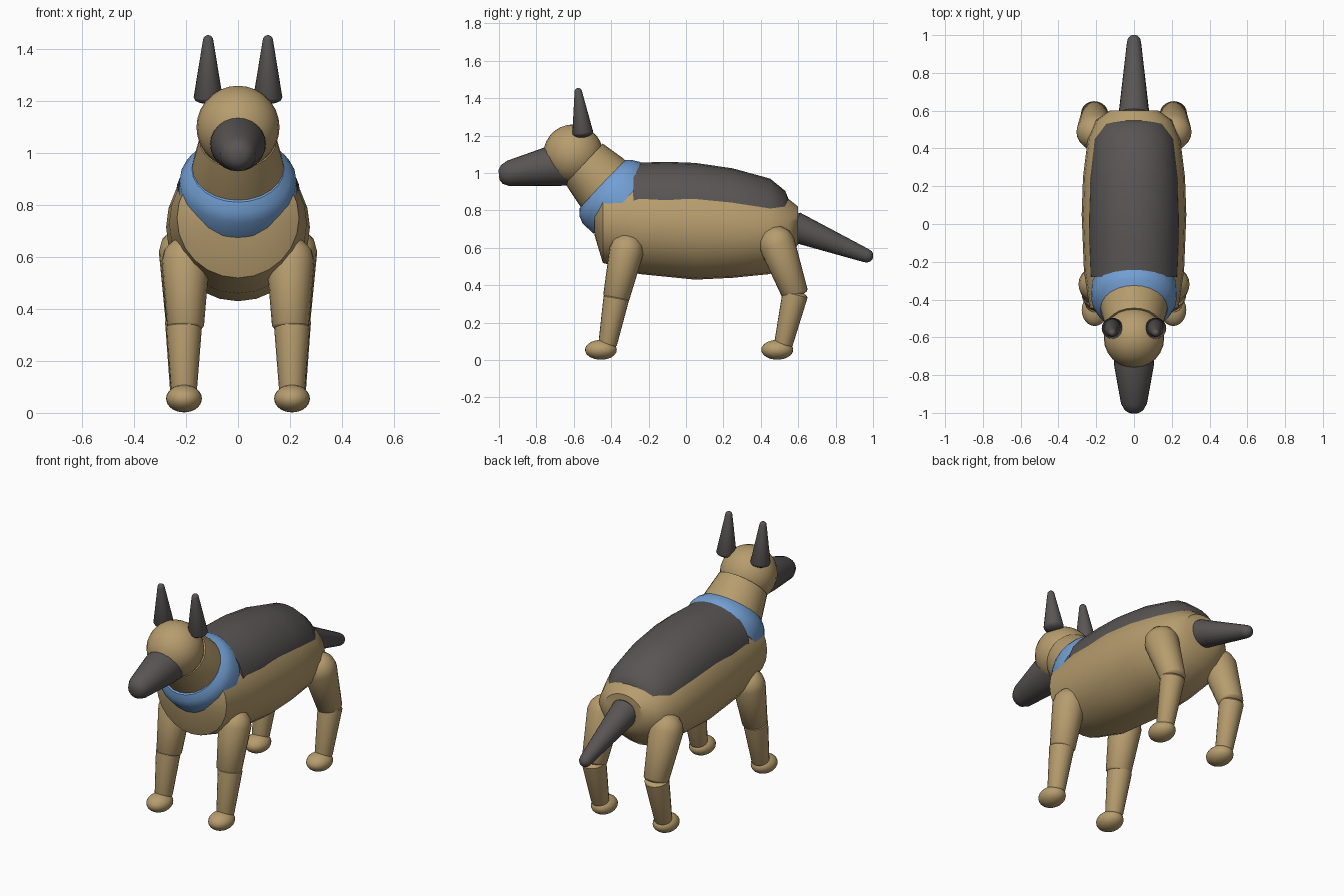
import bpy, bmesh, math
from mathutils import Vector

if "Cube" in bpy.data.objects:
    bpy.data.objects.remove(bpy.data.objects["Cube"])


def material(name, rgb):
    m = bpy.data.materials.new(name)
    m.diffuse_color = (*rgb, 1)
    m.use_nodes = True
    m.node_tree.nodes["Principled BSDF"].inputs["Base Color"].default_value = m.diffuse_color
    return m


TAN = material("tan fur", (0.47, 0.335, 0.155))
DARK = material("dark fur", (0.098, 0.09, 0.088))
BLUE = material("blue collar", (0.17, 0.35, 0.66))


def finish(bm, name, mat, angle=40):
    bmesh.ops.recalc_face_normals(bm, faces=bm.faces)
    me = bpy.data.meshes.new(name)
    bm.to_mesh(me)
    bm.free()
    me.materials.append(mat)
    ob = bpy.data.objects.new(name, me)
    bpy.context.collection.objects.link(ob)
    bpy.ops.object.select_all(action='DESELECT')
    bpy.context.view_layer.objects.active = ob
    ob.select_set(True)
    bpy.ops.object.shade_smooth_by_angle(angle=math.radians(angle))
    return ob


def loft(name, mat, stations, axis, x=0, segs=24):
    """Skin elliptical rings (y, z, half width, half height) square to an axis in the yz plane."""
    a = Vector((0, *axis)).normalized()
    up = Vector((0, -a.z, a.y))
    bm = bmesh.new()
    rings = []
    for y, z, rx, rz in stations:
        c = Vector((x, y, z))
        rings.append([bm.verts.new(c + Vector((rx * math.cos(t), 0, 0)) + up * rz * math.sin(t))
                      for t in (2 * math.pi * i / segs for i in range(segs))])
    for r, s in zip(rings, rings[1:]):
        for i in range(segs):
            j = (i + 1) % segs
            bm.faces.new((r[i], r[j], s[j], s[i]))
    bm.faces.new(rings[0])
    bm.faces.new(rings[-1])
    return finish(bm, name, mat)


def limb(name, mat, p, rp, q, rq, x=0, round_p=1.0, round_q=1.0):
    """Tapered limb from p to q (y, z) with domed ends."""
    p, q = Vector(p), Vector(q)
    a = (q - p).normalized()
    st = []
    for k in range(4):
        t = math.radians(8 + 82 * k / 3)
        c = p - a * rp * round_p * math.cos(t)
        st.append((c.x, c.y, rp * math.sin(t), rp * math.sin(t)))
    for k in range(4):
        t = math.radians(90 - 82 * k / 3)
        c = q + a * rq * round_q * math.cos(t)
        st.append((c.x, c.y, rq * math.sin(t), rq * math.sin(t)))
    return loft(name, mat, st, a, x, 20)


def ball(name, mat, centre, size):
    bm = bmesh.new()
    bmesh.ops.create_uvsphere(bm, u_segments=24, v_segments=14, radius=1)
    bmesh.ops.scale(bm, vec=size, verts=bm.verts)
    bmesh.ops.translate(bm, vec=centre, verts=bm.verts)
    return finish(bm, name, mat)


# Barrel body and the dark saddle over the back
loft("body", TAN, [(-.49, .77, .16, .10), (-.445, .75, .235, .23), (-.25, .73, .265, .27),
                   (.05, .715, .277, .285), (.25, .705, .27, .265), (.45, .69, .245, .23),
                   (.55, .70, .20, .16), (.60, .72, .13, .10)], (1, 0))
loft("saddle", DARK, [(-.28, .82, .235, .235), (-.1, .82, .242, .24), (.05, .817, .243, .237),
                      (.25, .795, .237, .23), (.45, .755, .215, .215), (.53, .74, .17, .165),
                      (.553, .74, .12, .11)], (1, 0))

# Collar, neck, head and muzzle
NECK = (-.73, .68)
loft("collar", BLUE, [(-.34, .84, .228, .225), (-.40, .895, .225, .225),
                      (-.43, .92, .205, .205), (-.45, .94, .178, .176)], NECK)
loft("neck", TAN, [(-.40, .90, .18, .175), (-.45, .95, .176, .172), (-.545, 1.05, .148, .147)], NECK)
ball("head", TAN, (0, -.603, 1.1), (.16, .16, .16))
loft("muzzle", DARK, [(-.60, 1.045, .112, .112), (-.75, 1.033, .105, .103), (-.95, .998, .069, .068),
                      (-.985, .992, .05, .05), (-1.0, .99, .026, .026)], (-1, -.1))

# Tail
limb("tail", DARK, (.58, .712), .082, (.965, .558), .037, round_p=.3)

# Paired ears and legs
for side, s in (("left", 1), ("right", -1)):
    limb(side + "_ear", DARK, (-.552, 1.215), .056, (-.576, 1.435), .02, s * .115, round_p=.45)
    limb(side + "_front_upper_leg", TAN, (-.318, .585), .092, (-.373, .335), .071, s * .202, round_q=.3)
    limb(side + "_front_lower_leg", TAN, (-.373, .33), .069, (-.418, .09), .05, s * .208, round_p=.3, round_q=.6)
    ball(side + "_front_paw", TAN, (s * .208, -.455, .055), (.069, .085, .053))
    limb(side + "_hind_upper_leg", TAN, (.487, .62), .097, (.583, .355), .071, s * .208, round_q=.3)
    limb(side + "_hind_lower_leg", TAN, (.583, .35), .069, (.522, .09), .05, s * .212, round_p=.3, round_q=.6)
    ball(side + "_hind_paw", TAN, (s * .208, .488, .055), (.069, .085, .053))
